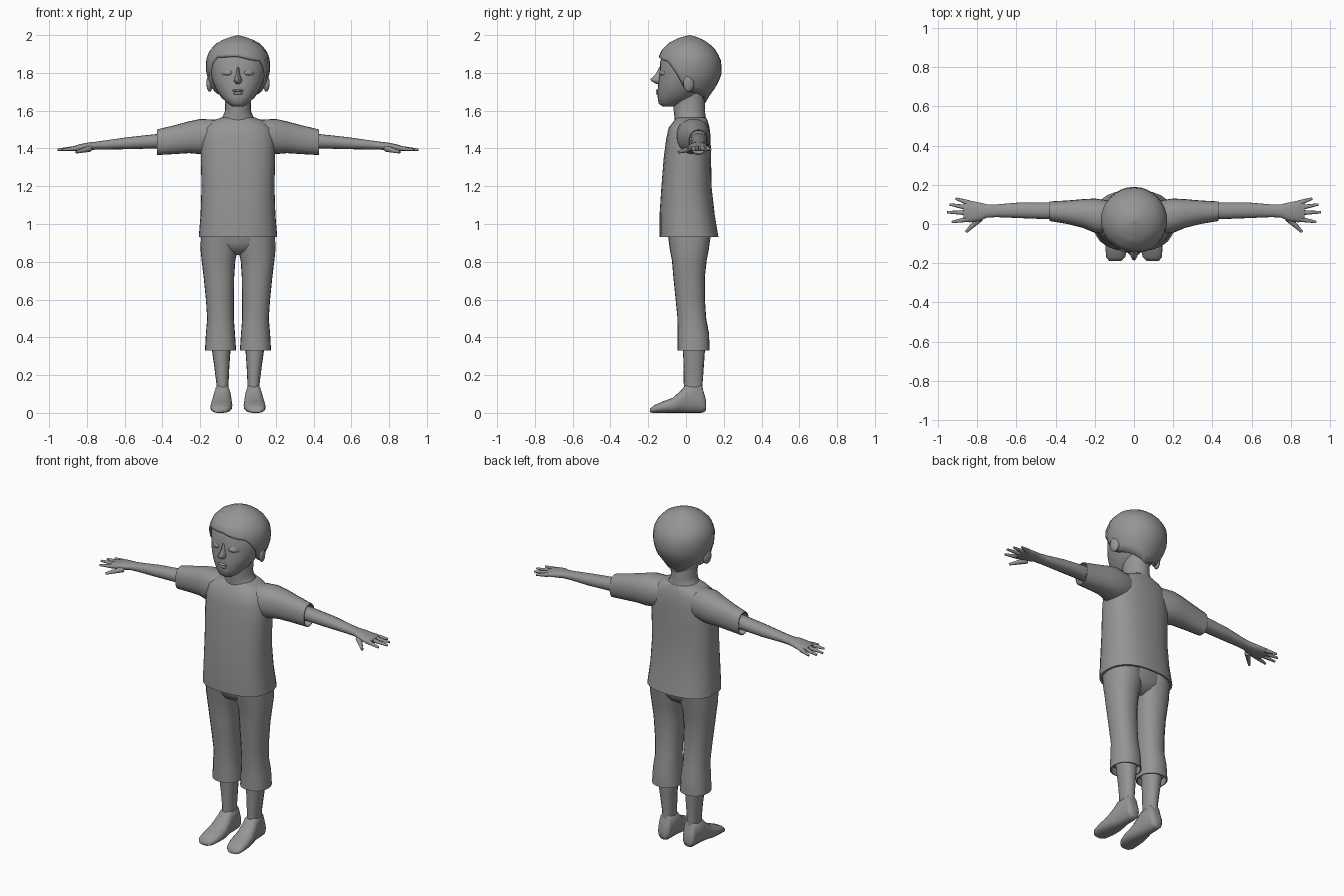
import bpy, bmesh
from math import sin, cos, pi, radians, degrees
from mathutils import Matrix, Vector

cube = bpy.data.objects.get("Cube")
if cube:
    bpy.data.objects.remove(cube, do_unlink=True)

grey = bpy.data.materials.new("plain grey")
grey.use_nodes = True
COLOUR = (0.3, 0.3, 0.3, 1)
grey.diffuse_color = COLOUR
grey.node_tree.nodes["Principled BSDF"].inputs["Base Color"].default_value = COLOUR


def finish(name, bm, mirror=False, angle=50):
    """Turn a bmesh into a smooth shaded object, optionally mirrored across x."""
    bmesh.ops.remove_doubles(bm, verts=bm.verts, dist=0.0005)
    bmesh.ops.recalc_face_normals(bm, faces=bm.faces)
    mesh = bpy.data.meshes.new(name)
    bm.to_mesh(mesh)
    bm.free()
    mesh.materials.append(grey)
    obj = bpy.data.objects.new(name, mesh)
    bpy.context.collection.objects.link(obj)
    bpy.ops.object.select_all(action="DESELECT")
    obj.select_set(True)
    bpy.context.view_layer.objects.active = obj
    bpy.ops.object.shade_smooth_by_angle(angle=radians(angle))
    if mirror:
        obj.modifiers.new("Mirror", "MIRROR").use_mirror_merge = False
    return obj


def skin_rows(bm, rows, cap=True):
    """Bridge closed rows of vertices with quads."""
    count = len(rows[0])
    for low, high in zip(rows, rows[1:]):
        for i in range(count):
            j = (i + 1) % count
            bm.faces.new((low[i], low[j], high[j], high[i]))
    if cap:
        bm.faces.new(rows[0])
        bm.faces.new(rows[-1])


def shrink(ring, factor, shift):
    t, a, b, c, d = ring
    da, dc = (b - a) * (1 - factor) / 2, (d - c) * (1 - factor) / 2
    return (t + shift, a + da, b - da, c + dc, d - dc)


def loft(name, axis, rings, sides=20, power=2.3, hem=0, mirror=False):
    """Loft superellipse rings (position, min, max, min, max) along an axis.
    A hem folds the first ring inwards by the given depth."""
    if hem:
        rings = [shrink(rings[0], 0.9, hem), shrink(rings[0], 0.93, 0)] + rings
    bm = bmesh.new()
    rows = []
    for t, a, b, c, d in rings:
        row = []
        for i in range(sides):
            u, v = cos(2 * pi * i / sides), sin(2 * pi * i / sides)
            scale = (abs(u) ** power + abs(v) ** power) ** (-1 / power)
            p = (a + b) / 2 + u * scale * (b - a) / 2
            q = (c + d) / 2 + v * scale * (d - c) / 2
            place = {"x": (t, p, q), "y": (p, t, q), "z": (p, q, t)}[axis]
            row.append(bm.verts.new(place))
        rows.append(row)
    skin_rows(bm, rows)
    return finish(name, bm, mirror)


def centred(rows):
    """Expand (z, half width, front, back) rows to rings symmetric in x."""
    return [(z, -w, w, front, back) for z, w, front, back in rows]


def blob(name, centre, size, mirror=False, tilt=0):
    bm = bmesh.new()
    place = Matrix.Translation(centre) @ Matrix.Rotation(tilt, 4, "Z")
    bmesh.ops.create_uvsphere(bm, u_segments=16, v_segments=10, radius=1,
                              matrix=place @ Matrix.Diagonal((*size, 1)))
    return finish(name, bm, mirror)


def finger(name, start, end, thick, thin):
    start, end = Vector(start), Vector(end)
    along = end - start
    turn = along.to_track_quat("Z", "Y").to_matrix().to_4x4()
    bm = bmesh.new()
    bmesh.ops.create_cone(bm, cap_ends=True, segments=8, radius1=thick, radius2=thin,
                          depth=along.length,
                          matrix=Matrix.Translation((start + end) / 2) @ turn)
    return finish(name, bm, mirror=True)


def lookup(table, key):
    """Linear interpolation in a table sorted by its first column."""
    for low, high in zip(table, table[1:]):
        if key <= high[0]:
            f = max(0, (key - low[0]) / (high[0] - low[0]))
            return [m + (n - m) * f for m, n in zip(low[1:], high[1:])]
    return list(table[-1][1:])


# Shirt body and sleeves
loft("shirt_body", "z", centred([
    (0.93, 0.208, -0.14, 0.172), (1.05, 0.198, -0.14, 0.152),
    (1.2, 0.193, -0.13, 0.135), (1.35, 0.197, -0.118, 0.133),
    (1.45, 0.195, -0.105, 0.13), (1.51, 0.18, -0.092, 0.125),
    (1.545, 0.14, -0.065, 0.115), (1.565, 0.085, -0.05, 0.105)]),
    sides=28, power=2.5, hem=0.04)
loft("sleeve", "x", [
    (0.43, 0.015, 0.115, 1.365, 1.5), (0.34, 0, 0.12, 1.37, 1.522),
    (0.26, -0.02, 0.127, 1.375, 1.543), (0.2, -0.045, 0.13, 1.37, 1.556),
    (0.13, -0.055, 0.12, 1.38, 1.553), (0.06, -0.04, 0.1, 1.4, 1.55)],
    hem=-0.04, mirror=True)

# Bare arm with palm, then fingers
loft("arm", "x", [
    (0.35, 0.025, 0.11, 1.4, 1.485), (0.45, 0.025, 0.11, 1.4, 1.474),
    (0.58, 0.03, 0.11, 1.396, 1.46), (0.7, 0.035, 0.1, 1.395, 1.443),
    (0.75, 0.033, 0.1, 1.394, 1.436), (0.79, 0.015, 0.11, 1.39, 1.432),
    (0.84, 0.008, 0.12, 1.387, 1.422), (0.87, 0.018, 0.113, 1.388, 1.412)],
    sides=16, mirror=True)
for label, root, tip in (("little", (0.1, 0.108), (0.91, 0.13)),
                         ("ring", (0.085, 0.083), (0.942, 0.1)),
                         ("middle", (0.06, 0.058), (0.955, 0.06)),
                         ("index", (0.035, 0.025), (0.93, 0.01))):
    finger(label + "_finger", (0.845, root[1], 1.402), (*tip, 1.393), 0.014, 0.006)
finger("thumb", (0.785, 0.03, 1.4), (0.857, -0.04, 1.38), 0.018, 0.007)

# Cropped trousers
loft("trouser_leg", "z", [
    (0.33, 0.01, 0.175, -0.045, 0.125), (0.42, 0.016, 0.17, -0.045, 0.122),
    (0.5, 0.022, 0.163, -0.045, 0.107), (0.6, 0.022, 0.17, -0.055, 0.1),
    (0.72, 0.02, 0.182, -0.067, 0.1), (0.81, 0.014, 0.193, -0.075, 0.11),
    (0.86, 0, 0.198, -0.085, 0.12), (0.97, 0, 0.196, -0.1, 0.135)],
    hem=0.04, mirror=True)
loft("trouser_seat", "z", centred([
    (0.835, 0.05, -0.02, 0.06), (0.86, 0.12, -0.07, 0.1),
    (0.9, 0.18, -0.09, 0.125), (0.98, 0.19, -0.1, 0.135)]))

# Lower legs and slippers
loft("lower_leg", "z", [
    (0.08, 0.05, 0.115, -0.01, 0.09), (0.16, 0.05, 0.115, -0.012, 0.088),
    (0.24, 0.046, 0.125, -0.012, 0.094), (0.4, 0.035, 0.148, -0.02, 0.105)],
    sides=16, mirror=True)
loft("foot", "y", [
    (-0.19, 0.065, 0.125, 0.002, 0.022), (-0.17, 0.045, 0.142, 0, 0.04),
    (-0.12, 0.032, 0.146, 0, 0.062), (-0.07, 0.03, 0.143, 0, 0.08),
    (-0.02, 0.035, 0.133, 0, 0.125), (0, 0.038, 0.128, 0, 0.152),
    (0.08, 0.042, 0.122, 0, 0.155), (0.097, 0.047, 0.118, 0.005, 0.1),
    (0.107, 0.062, 0.105, 0.015, 0.06)], sides=16, power=2.6, mirror=True)

# Neck and head
loft("neck", "z", centred([
    (1.53, 0.11, -0.06, 0.11), (1.57, 0.08, -0.062, 0.104),
    (1.6, 0.068, -0.065, 0.1), (1.7, 0.072, -0.07, 0.1)]), power=2)
loft("head", "z", centred([
    (1.622, 0.03, -0.125, -0.06), (1.638, 0.055, -0.145, -0.01),
    (1.67, 0.088, -0.15, 0.05), (1.71, 0.115, -0.15, 0.09),
    (1.75, 0.134, -0.147, 0.12), (1.8, 0.148, -0.14, 0.155),
    (1.86, 0.152, -0.137, 0.16), (1.92, 0.13, -0.11, 0.135),
    (1.96, 0.08, -0.06, 0.08)]), sides=24, power=2.15)

# Face and ears
blob("eyelid", (0.056, -0.122, 1.8), (0.033, 0.012, 0.022), True, radians(16))
blob("eye", (0.056, -0.128, 1.8), (0.026, 0.012, 0.014), True, radians(16))
loft("nose", "z", centred([
    (1.83, 0.008, -0.142, -0.1), (1.79, 0.012, -0.163, -0.1),
    (1.768, 0.02, -0.188, -0.1), (1.758, 0.022, -0.186, -0.1),
    (1.742, 0.016, -0.158, -0.1)]), sides=12, power=1.7)
blob("upper_lip", (0, -0.148, 1.706), (0.03, 0.012, 0.007))
blob("lower_lip", (0, -0.147, 1.692), (0.024, 0.012, 0.008))
blob("ear", (0.15, 0.015, 1.745), (0.016, 0.03, 0.045), True, radians(15))

# Hair cap: its lower edge rises over the face and drops to the nape
SHAPE = [(1.62, 0.07, -0.1, 0.09), (1.68, 0.11, -0.12, 0.125),
         (1.74, 0.15, -0.14, 0.168), (1.8, 0.168, -0.15, 0.19),
         (1.87, 0.17, -0.15, 0.185), (1.92, 0.15, -0.13, 0.158),
         (1.96, 0.11, -0.09, 0.118), (1.985, 0.06, -0.04, 0.075),
         (2, 0, 0.02, 0.02)]
EDGE = [(0, 1.89), (48, 1.872), (66, 1.8), (82, 1.705), (110, 1.69), (180, 1.64)]
bm = bmesh.new()
rows, steps, sides = [], 12, 32
for k in range(steps + 1):
    row = []
    for i in range(sides):
        turn = 2 * pi * i / sides
        edge = lookup(EDGE, degrees(min(turn, 2 * pi - turn)))[0]
        edge -= 0.02 * sin(turn) * max(0, cos(turn))
        z = 2 - (2 - edge) * (k / steps) ** 1.4
        wide, front, back = lookup(SHAPE, z)
        reach = 0.02 - front if cos(turn) > 0 else back - 0.02
        row.append(bm.verts.new((wide * sin(turn), 0.02 - reach * cos(turn), z)))
    rows.append(row)
skin_rows(bm, rows, cap=False)
hair = finish("hair", bm)
thick = hair.modifiers.new("Thickness", "SOLIDIFY")
thick.thickness, thick.offset = 0.02, -1
